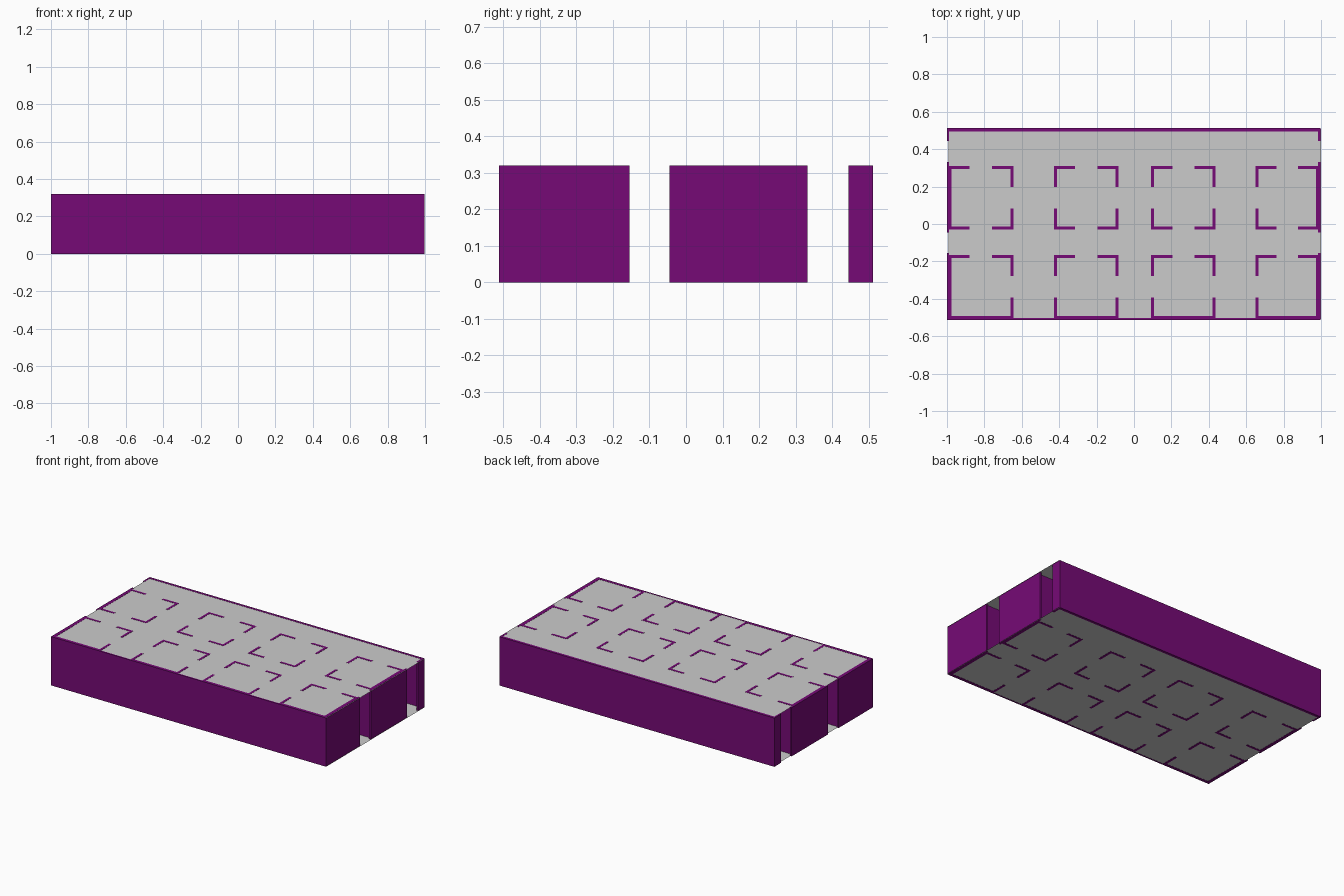
import bpy, bmesh

if "Cube" in bpy.data.objects:
    bpy.data.objects.remove(bpy.data.objects["Cube"])

H = 0.32      # wall height
T = 0.016     # partition thickness

purple = bpy.data.materials.new("purple_wall")
purple.diffuse_color = (0.18, 0.003, 0.18, 1)
purple.use_nodes = True
purple.node_tree.nodes["Principled BSDF"].inputs["Base Color"].default_value = purple.diffuse_color


def finish(name, bm, mat=None):
    me = bpy.data.meshes.new(name)
    bm.to_mesh(me)
    bm.free()
    ob = bpy.data.objects.new(name, me)
    bpy.context.collection.objects.link(ob)
    if mat:
        me.materials.append(mat)
    return ob


def walls(name, rects):
    """Full-height boxes from (x0, x1, y0, y1) footprints."""
    bm = bmesh.new()
    for x0, x1, y0, y1 in rects:
        vs = bmesh.ops.create_cube(bm, size=1)["verts"]
        bmesh.ops.scale(bm, vec=(x1 - x0, y1 - y0, H), verts=vs)
        bmesh.ops.translate(bm, vec=((x0 + x1) / 2, (y0 + y1) / 2, H / 2), verts=vs)
    return finish(name, bm, purple)


def sheet(name, z):
    """Thin grey slab without thickness."""
    bm = bmesh.new()
    bm.faces.new([bm.verts.new((x, y, z)) for x, y in
                  ((-0.992, -0.508), (1.0, -0.508), (1.0, 0.508), (-0.992, 0.508))])
    return finish(name, bm)


# floor and ceiling sheets
sheet("floor", 0.001)
sheet("ceiling", H - 0.001)

# outer shell: closed front and back, doorways in both ends
XL, XR = -1.0, 0.996
walls("front_wall", [(XL, XR, -0.512, -0.502)])
walls("back_wall", [(XL, XR, 0.494, 0.512)])
ends = [(-0.512, -0.155), (-0.045, 0.332), (0.445, 0.512)]
walls("left_wall", [(XL, XL + 0.012, a, b) for a, b in ends])
walls("right_wall", [(XR - 0.012, XR, a, b) for a, b in ends])


def split(a, b):
    """Two wall runs with a doorway in the middle third."""
    return [(a, a + 0.113), (b - 0.113, b)]


# rooms: four columns by two rows, each wall pierced by a doorway
columns = [(-0.993, -0.645), (-0.428, -0.083), (0.092, 0.437), (0.65, 0.989)]
rows = [(-0.507, -0.165), (-0.03, 0.31)]
for r, (y0, y1) in enumerate(rows):
    for c, (x0, x1) in enumerate(columns):
        rects = []
        for y, solid in ((y0, r == 0), (y1 - T, False)):
            for a, b in ([(x0, x1)] if solid else split(x0, x1)):
                rects.append((a, b, y, y + T))
        for x, solid in ((x0, c == 0), (x1 - T, c == 3)):
            for a, b in ([(y0, y1)] if solid else split(y0, y1)):
                rects.append((x, x + T, a, b))
        walls(f"room_{r + 1}_{c + 1}", rects)
